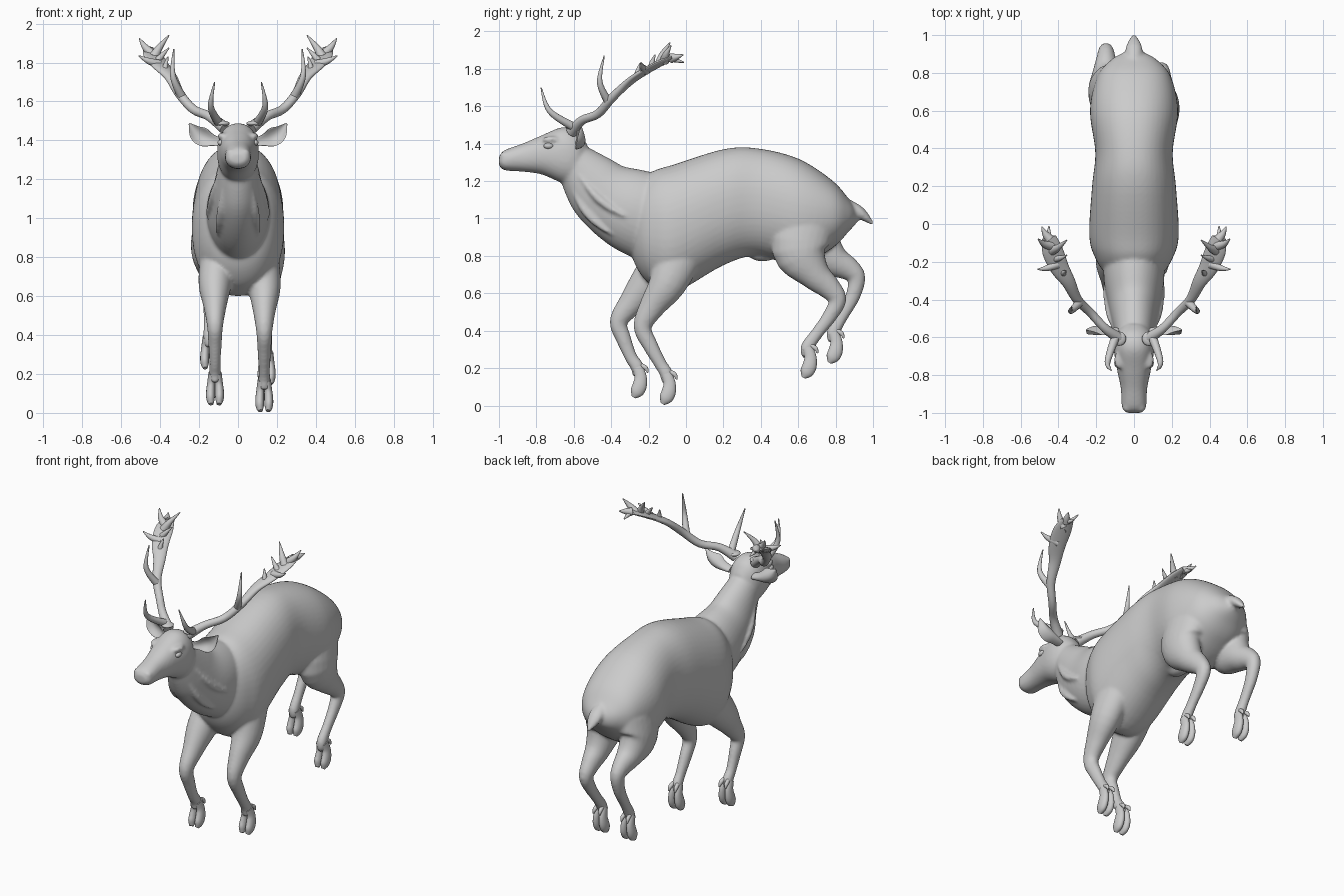
import bpy, bmesh, math
from mathutils import Vector

if "Cube" in bpy.data.objects:
    bpy.data.objects.remove(bpy.data.objects["Cube"])


def spline(rows, n):
    """Catmull-Rom through rows of any length."""
    out = []
    for i in range(len(rows) - 1):
        near = rows[max(i - 1, 0)], rows[i], rows[i + 1], rows[min(i + 2, len(rows) - 1)]
        for k in range(n):
            t = k / n
            out.append([b + ((c - a) * t + (2 * a - 5 * b + 4 * c - d) * t ** 2
                             + (3 * b - a - 3 * c + d) * t ** 3) / 2 for a, b, c, d in zip(*near)])
    return out + [list(rows[-1])]


def tube(name, rows, side=(1, 0, 0), axis=None, segs=20, n=4, power=1.0, cup=0.0):
    """Loft elliptical rings along rows of (x, y, z, half width, half depth)."""
    pts = spline(rows, n)
    bm = bmesh.new()
    rings = []
    for i, p in enumerate(pts):
        q, r = pts[max(i - 1, 0)], pts[min(i + 1, len(pts) - 1)]
        t = Vector(axis) if axis else Vector(r[:3]) - Vector(q[:3])
        t.normalize()
        s = Vector(side)
        s = (s - t * s.dot(t)).normalized()
        u = t.cross(s)
        a, b = max(p[3], .002), max(p[4], .002)
        ring = []
        for k in range(segs):
            w = 2 * math.pi * k / segs
            c, d = (math.copysign(abs(f) ** power, f) for f in (math.cos(w), math.sin(w)))
            ring.append(bm.verts.new(Vector(p[:3]) + s * a * c + u * b * d + Vector((0, -cup * c * c * a, 0))))
        rings.append(ring)
    for r0, r1 in zip(rings, rings[1:]):
        for k in range(segs):
            j = (k + 1) % segs
            bm.faces.new((r0[k], r0[j], r1[j], r1[k]))
    bm.faces.new(rings[0])
    bm.faces.new(rings[-1])
    bmesh.ops.recalc_face_normals(bm, faces=bm.faces)
    me = bpy.data.meshes.new(name)
    bm.to_mesh(me)
    bm.free()
    ob = bpy.data.objects.new(name, me)
    bpy.context.collection.objects.link(ob)
    return ob


def ball(name, loc, scale):
    bpy.ops.mesh.primitive_uv_sphere_add(segments=20, ring_count=12, location=loc)
    ob = bpy.context.object
    ob.name, ob.scale = name, scale
    return ob


def finish(parts, name, voxel=None, smooth=0):
    """Join parts into one object, optionally fusing them into one skin."""
    bpy.ops.object.select_all(action='DESELECT')
    for o in parts:
        o.select_set(True)
    bpy.context.view_layer.objects.active = parts[0]
    if len(parts) > 1:
        bpy.ops.object.join()
    ob = bpy.context.object
    bpy.ops.object.transform_apply(location=True, rotation=True, scale=True)
    ob.name = name
    if voxel:
        m = ob.modifiers.new("fuse", 'REMESH')
        m.mode, m.voxel_size = 'VOXEL', voxel
        bpy.ops.object.modifier_apply(modifier=m.name)
        m = ob.modifiers.new("soften", 'SMOOTH')
        m.factor, m.iterations = .5, smooth
        bpy.ops.object.modifier_apply(modifier=m.name)
    bpy.ops.object.shade_smooth_by_angle(angle=math.radians(50))


def profile(name, rows, **kw):
    """Loft along y from side profile rows of (y, top, bottom, half width)."""
    return tube(name, [(0, y, (t + b) / 2, w, (t - b) / 2) for y, t, b, w in rows], axis=(0, 1, 0), **kw)


# Torso, head, neck and tail
torso = profile("torso", [
    (-.31, 1.05, .86, .06), (-.26, 1.17, .73, .15), (-.18, 1.25, .64, .205), (-.06, 1.29, .605, .237),
    (.2, 1.37, .75, .222), (.38, 1.375, .8, .205), (.6, 1.32, .75, .233), (.78, 1.205, .84, .195),
    (.87, 1.105, .93, .12), (.915, 1.04, .98, .04)], segs=48, n=6, power=.92)
head = profile("head", [
    (-.53, 1.4, 1.27, .05), (-.58, 1.465, 1.19, .095), (-.66, 1.488, 1.19, .107), (-.77, 1.445, 1.235, .09),
    (-.87, 1.402, 1.25, .07), (-.97, 1.365, 1.258, .064), (-1, 1.33, 1.285, .04)], segs=32, n=6, power=.9)
neck_rows = [(0, -.12, .98, .16, .24), (0, -.29, 1.045, .16, .225), (0, -.425, 1.12, .135, .19),
             (0, -.52, 1.215, .113, .155), (0, -.64, 1.36, .08, .08)]
neck = tube("neck", neck_rows, segs=40, n=6)
tail = tube("tail", [(0, .85, 1.07, .04, .04), (0, .93, 1.03, .045, .033), (0, 1, .97, .012, .008)])
body = [torso, head, neck, tail, ball("sheath", (0, .41, .815), (.05, .08, .045))]

# Neck folds follow the neck surface; brows and nostril rims
for sx in (-1, 1):
    for deg in (-48, -12):
        w = math.radians(deg)
        fold = []
        for i, (x, y, z, a, b) in enumerate(spline(neck_rows, 4)[4:14]):
            r = .006 + .017 * math.sin(math.pi * i / 9)
            d = b * math.sin(w)
            fold.append((sx * a * math.cos(w), y + .62 * d, z + .78 * d, r, r))
        body.append(tube("neck_fold", fold, n=1, segs=12))
    body.append(ball("brow", (sx * .078, -.72, 1.422), (.028, .05, .018)))
    body.append(ball("nostril_rim", (sx * .035, -.972, 1.335), (.026, .024, .022)))

# Legs: shared thickness, own galloping pose given as (y, z) joints
front_r = (.13, .1, .07, .049, .041, .034, .036)
hind_r = (.16, .15, .088, .063, .048, .039, .033, .036)


def leg(name, x, radii, joints):
    rows = [(x * (.85 if i == 0 else 1), y, z, min(.85 * r, .095), r)
            for i, ((y, z), r) in enumerate(zip(joints, radii))]
    y, z = joints[-1]
    rows.append((x, y + .003, z - .05, .026, .028))
    body.append(tube(name, rows, segs=24))
    # Cloven hoof and dewclaws below the fetlock
    parts = []
    for s in (-1, 1):
        toe = [(.016, 0, 0, .018, .028), (.02, .017, -.05, .02, .032), (.023, .012, -.1, .023, .038),
               (.023, -.005, -.135, .021, .034), (.02, -.02, -.16, .012, .012)]
        claw = [(.016, .02, .01, .012, .012), (.02, .045, -.005, .012, .012), (.022, .057, -.03, .004, .004)]
        for part, rows in (("toe", toe), ("dewclaw", claw)):
            parts.append(tube(part, [(x + s * p, y + q, z + h, a, b) for p, q, h, a, b in rows], segs=16))
    finish(parts, name.replace("leg", "hoof"))


leg("front_leg_left", .135, front_r,
    [(-.04, .8), (-.1, .65), (-.18, .53), (-.232, .42), (-.19, .32), (-.135, .22), (-.105, .17)])
leg("front_leg_right", -.118, front_r,
    [(-.08, .8), (-.2, .66), (-.29, .55), (-.36, .45), (-.335, .36), (-.295, .26), (-.26, .205)])
leg("hind_leg_left", .147, hind_r,
    [(.64, 1), (.61, .83), (.685, .705), (.765, .63), (.81, .565), (.77, .48), (.7, .385), (.648, .31)])
leg("hind_leg_right", -.148, hind_r,
    [(.68, 1), (.7, .86), (.79, .775), (.87, .73), (.912, .68), (.89, .58), (.83, .47), (.787, .39)])
finish(body, "body", voxel=.0095, smooth=7)

# Antler shapes: beam widening to a palm; tines as (position on beam, radius, tip)
beam = [(.07, -.61, 1.465, .032, .032), (.15, -.555, 1.525, .024, .024), (.23, -.47, 1.56, .023, .023),
        (.3, -.4, 1.64, .026, .023), (.345, -.31, 1.725, .036, .02), (.395, -.23, 1.78, .05, .017),
        (.432, -.14, 1.83, .055, .015), (.45, -.07, 1.86, .038, .011)]
tines = [(.4, .024, (.12, -.775, 1.7)), (2.8, .023, (.33, -.437, 1.87)), (5.2, .024, (.51, -.24, 1.835)),
         (6.3, .026, (.507, -.08, 1.925)), (6.8, .026, (.488, -.015, 1.875)), (6.8, .018, (.45, -.01, 1.835)),
         (6, .026, (.355, -.085, 1.94)), (5.5, .02, (.355, -.165, 1.875)), (4.6, .018, (.36, -.245, 1.83))]
ear = [(.085, -.57, 1.39, .02, .02), (.13, -.56, 1.4, .03, .018), (.175, -.55, 1.415, .047, .012),
       (.215, -.55, 1.44, .04, .009), (.25, -.56, 1.487, .004, .004)]
for sx, tag in ((1, "left"), (-1, "right")):
    def flip(rows):
        return [(sx * r[0], *r[1:]) for r in rows]

    # Antler
    parts = [tube("beam", flip(beam), side=(sx, -.5, 0)),
             ball("burr", (sx * .08, -.607, 1.487), (.038, .038, .014))]
    for pos, rad, tip in tines:
        start, tip = Vector(spline(beam, 10)[round(pos * 10)][:3]), Vector(tip)
        bow = Vector((.025, -.035, -.015)) * ((tip - start).length / .25) ** 2
        mid = (start + tip) / 2 + bow
        rows = [(*p, r, r) for p, r in ((start, rad), (mid, rad * .65), (tip, .003))]
        parts.append(tube("tine", flip(rows), side=(sx, .3, .1), segs=12, n=6))
    finish(parts, "antler_" + tag)
    # Cupped ear and eye
    finish([tube("ear", flip(ear), side=(-sx * .4, 0, 1), cup=.8)], "ear_" + tag)
    finish([ball("eye", (sx * .089, -.735, 1.388), (.016, .026, .016))], "eye_" + tag)
